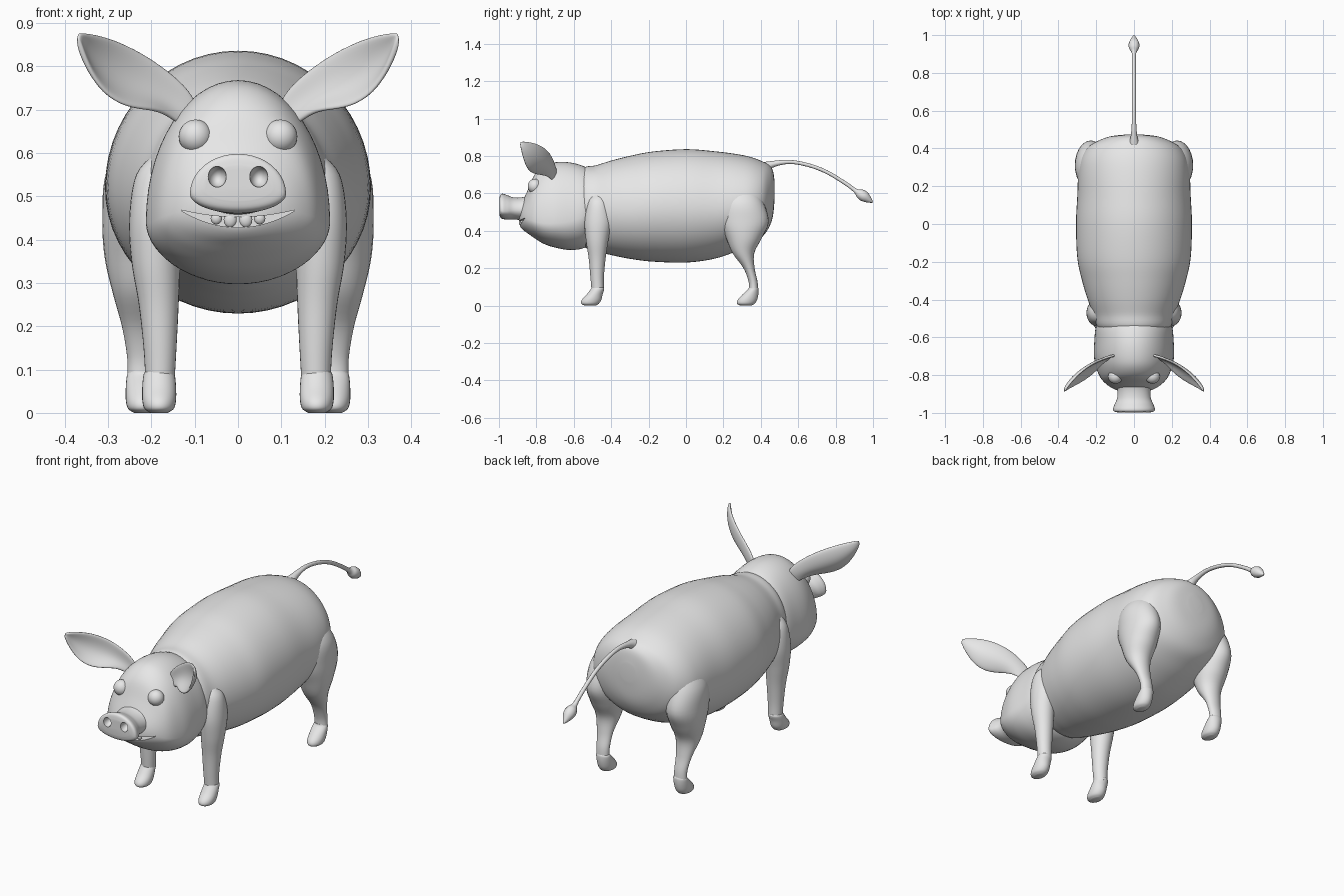
import bpy
import bmesh
from math import cos, sin, pi, radians
from mathutils import Vector

cube = bpy.data.objects.get("Cube")
if cube:
    bpy.data.objects.remove(cube, do_unlink=True)

clay = bpy.data.materials.new("plain_grey")
clay.use_nodes = True
clay.diffuse_color = (0.8, 0.8, 0.8, 1)
clay.node_tree.nodes["Principled BSDF"].inputs["Base Color"].default_value = (0.8, 0.8, 0.8, 1)


def select_only(obj):
    bpy.ops.object.select_all(action="DESELECT")
    obj.select_set(True)
    bpy.context.view_layer.objects.active = obj


def smooth(obj, angle=50):
    select_only(obj)
    bpy.ops.object.shade_smooth_by_angle(angle=radians(angle))


def make_object(name, bm):
    bmesh.ops.recalc_face_normals(bm, faces=bm.faces)
    mesh = bpy.data.meshes.new(name)
    bm.to_mesh(mesh)
    bm.free()
    mesh.materials.append(clay)
    obj = bpy.data.objects.new(name, mesh)
    bpy.context.collection.objects.link(obj)
    smooth(obj)
    return obj


def mirror(obj):
    obj.modifiers.new("mirror", "MIRROR").use_axis[0] = True
    return obj


def spline_rings(rings, steps):
    """Catmull-Rom interpolation between the given rings."""
    rows = [Vector(r) for r in rings]
    out = []
    for i in range(len(rows) - 1):
        a, b, c, d = rows[max(i - 1, 0)], rows[i], rows[i + 1], rows[min(i + 2, len(rows) - 1)]
        for s in range(steps):
            t = s / steps
            out.append(b + (c - a) * (t / 2) + (a * 2 - b * 5 + c * 4 - d) * (t * t / 2)
                       + (b * 3 - a - c * 3 + d) * (t ** 3 / 2))
    return out + [rows[-1]]


def along_y(ring, angle):
    """Ring is y, bottom, top, half width, height of the widest point."""
    y, bottom, top, half, wide = ring
    reach = top - wide if sin(angle) > 0 else wide - bottom
    return (half * cos(angle), y, wide + reach * sin(angle))


def along_z(ring, angle):
    """Ring is z, centre x, centre y, radius x, radius y."""
    z, cx, cy, rx, ry = ring
    return (cx + rx * cos(angle), cy + ry * sin(angle), z)


def loft(name, rings, place, sides=40, steps=5):
    bm = bmesh.new()
    loops = [[bm.verts.new(place(ring, 2 * pi * k / sides)) for k in range(sides)]
             for ring in spline_rings(rings, steps)]
    for low, high in zip(loops, loops[1:]):
        for k in range(sides):
            n = (k + 1) % sides
            bm.faces.new((low[k], low[n], high[n], high[k]))
    bm.faces.new(loops[0])
    bm.faces.new(loops[-1])
    return make_object(name, bm)


def ball(name, centre, radii):
    bm = bmesh.new()
    bmesh.ops.create_uvsphere(bm, u_segments=24, v_segments=16, radius=1)
    bmesh.ops.scale(bm, vec=radii, verts=bm.verts)
    bmesh.ops.translate(bm, vec=centre, verts=bm.verts)
    return make_object(name, bm)


def cut(target, cutter):
    mod = target.modifiers.new("cut", "BOOLEAN")
    mod.operation = "DIFFERENCE"
    mod.object = cutter
    select_only(target)
    bpy.ops.object.modifier_apply(modifier=mod.name)
    bpy.data.objects.remove(cutter, do_unlink=True)
    smooth(target)


# Barrel-shaped body
loft("body", [
    (-.60, .42, .66, .12, .53), (-.55, .32, .735, .19, .52), (-.48, .29, .75, .215, .51),
    (-.40, .27, .775, .245, .51), (-.30, .25, .80, .275, .51), (-.18, .235, .823, .30, .52),
    (0, .23, .836, .307, .52), (.15, .25, .825, .30, .52), (.27, .29, .81, .295, .53),
    (.35, .33, .793, .28, .54), (.41, .37, .77, .24, .56), (.445, .42, .75, .18, .58),
    (.465, .48, .72, .12, .60), (.474, .57, .66, .04, .61)], along_y, 56)

# Pear-shaped head with a smiling mouth slit
head = loft("head", [
    (-.48, .36, .70, .16, .52), (-.54, .31, .742, .20, .48), (-.62, .297, .765, .21, .45),
    (-.70, .31, .766, .212, .44), (-.76, .33, .748, .20, .44), (-.81, .36, .70, .18, .45),
    (-.845, .385, .62, .15, .46), (-.872, .405, .56, .11, .47), (-.888, .425, .53, .065, .47),
    (-.893, .45, .49, .02, .47)], along_y, 56)

bm = bmesh.new()
spots = [k / 10 for k in range(-10, 11)]
outline = [(.13 * u, .452 + .016 * u * u) for u in spots]
outline += [(.13 * u, .428 + .038 * u * u) for u in reversed(spots)]
lip = bm.faces.new([bm.verts.new((x, -1.05, z)) for x, z in outline])
depth = bmesh.ops.extrude_face_region(bm, geom=[lip])["geom"]
bmesh.ops.translate(bm, vec=(0, .23, 0), verts=[v for v in depth if isinstance(v, bmesh.types.BMVert)])
cut(head, make_object("mouth_cutter", bm))

# Flared snout with two nostrils
snout = loft("snout", [
    (-.81, .47, .60, .10, .52), (-.87, .458, .58, .088, .51), (-.92, .46, .578, .089, .51),
    (-.955, .46, .59, .103, .505), (-.98, .463, .598, .111, .505), (-.993, .472, .592, .104, .51),
    (-.998, .49, .57, .08, .52)], along_y)
for side in (-1, 1):
    cut(snout, ball("nostril_cutter", (side * .048, -.995, .545), (.021, .035, .024)))

# Eyes and teeth
mirror(ball("eyes", (.098, -.808, .638), (.039, .038, .039)))
mirror(ball("inner_teeth", (.018, -.884, .446), (.015, .01, .018)))
mirror(ball("outer_teeth", (.05, -.874, .449), (.013, .01, .014)))

# Cupped leaf-shaped ears, as rows running from the root to the tip
upper_edge = [(.09, -.69, .70), (.11, -.70, .745), (.16, -.715, .79), (.22, -.74, .832),
              (.29, -.79, .865), (.345, -.85, .877), (.368, -.885, .876)]
lower_edge = [(.13, -.71, .66), (.165, -.735, .69), (.2, -.78, .70), (.255, -.825, .704),
              (.31, -.855, .735), (.35, -.875, .80), (.37, -.888, .862)]
bm = bmesh.new()
rows = []
for i, (a, b) in enumerate(zip(upper_edge, lower_edge)):
    a, b = Vector(a), Vector(b)
    cup = Vector((.66, .7, -.3)) * .03 * sin(pi * i / 6)
    rows.append([bm.verts.new(a.lerp(b, t / 4) + cup * sin(pi * t / 4)) for t in range(5)])
for r, s in zip(rows, rows[1:]):
    for k in range(4):
        bm.faces.new((r[k], r[k + 1], s[k + 1], s[k]))
ears = make_object("ears", bm)
smooth(ears, 180)
solid = ears.modifiers.new("thickness", "SOLIDIFY")
solid.thickness = .014
solid.offset = 0
ears.modifiers.new("rounding", "SUBSURF").levels = 2
ears.modifiers["rounding"].render_levels = 2
mirror(ears)

# Legs, shoulders and haunches
mirror(loft("front_legs", [
    (.60, .17, -.47, .02, .03), (.55, .185, -.47, .05, .055), (.45, .193, -.47, .058, .072),
    (.35, .19, -.475, .056, .06), (.25, .183, -.475, .046, .045), (.15, .18, -.475, .038, .036),
    (.08, .18, -.472, .034, .033)], along_z, 28))
mirror(loft("hind_legs", [
    (.66, .2, .30, .03, .05), (.56, .222, .30, .08, .11), (.45, .228, .312, .085, .13),
    (.36, .228, .31, .08, .095), (.28, .228, .307, .062, .058), (.2, .226, .337, .042, .03),
    (.13, .222, .358, .034, .024), (.08, .222, .362, .033, .024)], along_z, 28))


# Rounded hooves pointing forward
def hooves(name, x, y, ankle):
    mirror(loft(name, [
        (.098, x, y, .03, ankle * .85), (.088, x, y, .036, ankle), (.06, x, y - .015, .039, .042),
        (.03, x, y - .032, .039, .052), (.01, x, y - .04, .034, .047), (0, x, y - .04, .02, .03)],
        along_z, 28))


hooves("front_hooves", .182, -.473, .036)
hooves("hind_hooves", .220, .36, .028)

# Thin arched tail ending in a small bulb; each point is y, z, radius
tail_path = [(.42, .735, .035), (.46, .755, .018), (.55, .768, .011), (.65, .752, .010),
             (.75, .715, .010), (.85, .655, .010), (.905, .615, .012), (.93, .598, .026),
             (.955, .582, .028), (.98, .564, .016), (.998, .552, .003)]
curve = bpy.data.curves.new("tail", "CURVE")
curve.dimensions = "3D"
curve.bevel_depth = 1
curve.bevel_resolution = 4
curve.use_fill_caps = True
path = curve.splines.new("POLY")
samples = spline_rings(tail_path, 4)
path.points.add(len(samples) - 1)
for point, (y, z, radius) in zip(path.points, samples):
    point.co = (0, y, z, 1)
    point.radius = radius
curve.materials.append(clay)
tail = bpy.data.objects.new("tail", curve)
bpy.context.collection.objects.link(tail)
select_only(tail)
bpy.ops.object.convert(target="MESH")
smooth(bpy.context.object, 60)
